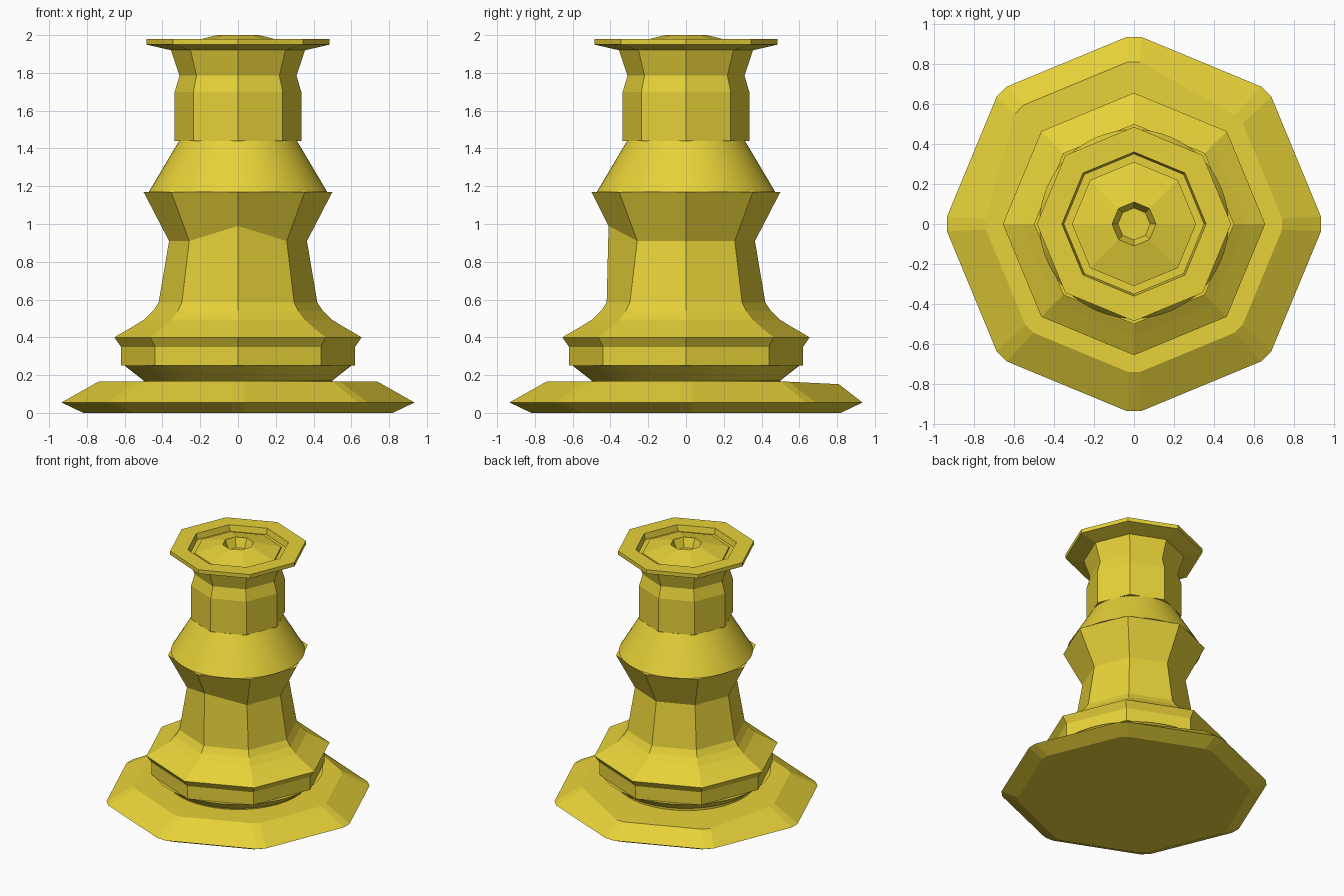
import bpy, bmesh
from math import sin, cos, pi, radians

if "Cube" in bpy.data.objects:
    bpy.data.objects.remove(bpy.data.objects["Cube"])

mat = bpy.data.materials.new("brass_yellow")
mat.diffuse_color = (0.8, 0.64, 0.04, 1)
mat.use_nodes = True
mat.node_tree.nodes["Principled BSDF"].inputs["Base Color"].default_value = mat.diffuse_color
OCT = [i * pi / 4 for i in range(8)]          # octagon with corners on the axes
ROUND = [i * pi / 32 for i in range(64)]


def lathe(name, profile, angles, moved=None, smooth=False):
    """Stack rings of (radius, z) and cap both ends; moved = {(ring, corner): (r, z)}."""
    moved = moved or {}
    bm = bmesh.new()
    n = len(angles)
    rings = []
    for k, point in enumerate(profile):
        ring = []
        for i, a in enumerate(angles):
            r, z = moved.get((k, i), point)
            ring.append(bm.verts.new((r * cos(a), r * sin(a), z)))
        rings.append(ring)
    for lo, hi in zip(rings, rings[1:]):
        for i in range(n):
            j = (i + 1) % n
            bm.faces.new((lo[i], lo[j], hi[j], hi[i]))
    bm.faces.new(rings[0][::-1])
    bm.faces.new(rings[-1])
    mesh = bpy.data.meshes.new(name)
    bm.to_mesh(mesh)
    bm.free()
    obj = bpy.data.objects.new(name, mesh)
    bpy.context.collection.objects.link(obj)
    mesh.materials.append(mat)
    if smooth:
        bpy.context.view_layer.objects.active = obj
        obj.select_set(True)
        bpy.ops.object.shade_smooth_by_angle(angle=radians(30))
        obj.select_set(False)
    return obj


# Wide foot with clipped corners; the back and back-left top corners sit further out
clipped = [a + s * radians(2.2) for a in OCT for s in (-1, 1)]
wide = {(2, i): (0.81, 0.152) for i in (4, 5, 6, 7)}
lathe("foot", [(0.82, 0), (0.935, 0.055), (0.74, 0.165)], clipped, wide)

# Round underside between foot and body
lathe("foot_ring", [(0.5, 0.155), (0.5, 0.172), (0.6, 0.25)], ROUND, smooth=True)

# Octagonal body with flared skirt; the front waist corner is raised
lathe("body", [(0.62, 0.25), (0.62, 0.35), (0.655, 0.4), (0.56, 0.455),
               (0.495, 0.495), (0.45, 0.54), (0.42, 0.585), (0.365, 0.91),
               (0.5, 1.17)], OCT, {(7, 6): (0.41, 0.99)})

# Smooth round shoulder
lathe("shoulder", [(0.472, 1.17), (0.312, 1.44)], ROUND, smooth=True)

# Octagonal neck, flange, recessed rim, shallow dome and centre hole
lathe("neck_and_cap", [(0.335, 1.44), (0.335, 1.7), (0.31, 1.785), (0.355, 1.92),
                       (0.485, 1.95), (0.485, 1.98), (0.36, 1.98), (0.35, 1.935),
                       (0.31, 1.935), (0.31, 1.95), (0.11, 2.0), (0.08, 1.93)], OCT)
